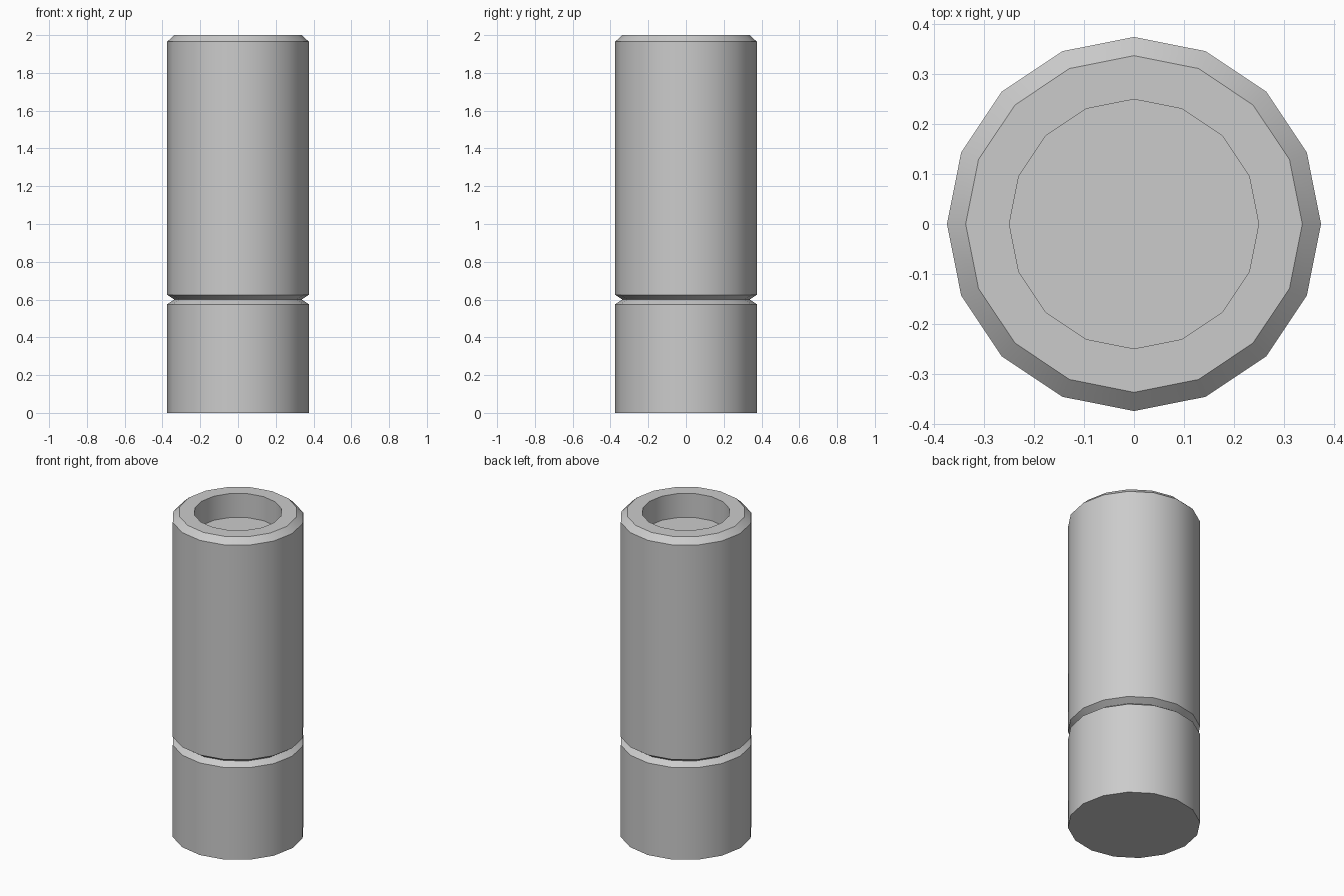
import bpy, bmesh, math

if "Cube" in bpy.data.objects:
    bpy.data.objects.remove(bpy.data.objects["Cube"])

SIDES = 16


def lathe(name, profile):
    """Revolve (radius, z) points around z and cap both ends."""
    bm = bmesh.new()
    rings = []
    for r, z in profile:
        rings.append([bm.verts.new((r * math.cos(a), r * math.sin(a), z))
                      for a in (2 * math.pi * i / SIDES for i in range(SIDES))])
    for low, high in zip(rings, rings[1:]):
        for i in range(SIDES):
            j = (i + 1) % SIDES
            bm.faces.new((low[i], low[j], high[j], high[i]))
    bm.faces.new(rings[0][::-1])
    bm.faces.new(rings[-1])
    mesh = bpy.data.meshes.new(name)
    bm.to_mesh(mesh)
    bm.free()
    obj = bpy.data.objects.new(name, mesh)
    bpy.context.collection.objects.link(obj)
    bpy.ops.object.select_all(action='DESELECT')
    obj.select_set(True)
    bpy.context.view_layer.objects.active = obj
    bpy.ops.object.shade_smooth_by_angle(angle=math.radians(30))
    return obj


# Cylinder with a V groove, a chamfered top rim and a shallow round recess
lathe("grooved_cylinder", [
    (0.375, 0.0), (0.375, 0.575),
    (0.3375, 0.60), (0.375, 0.625),
    (0.375, 1.965), (0.3375, 2.0),
    (0.25, 2.0), (0.25, 1.85),
])
